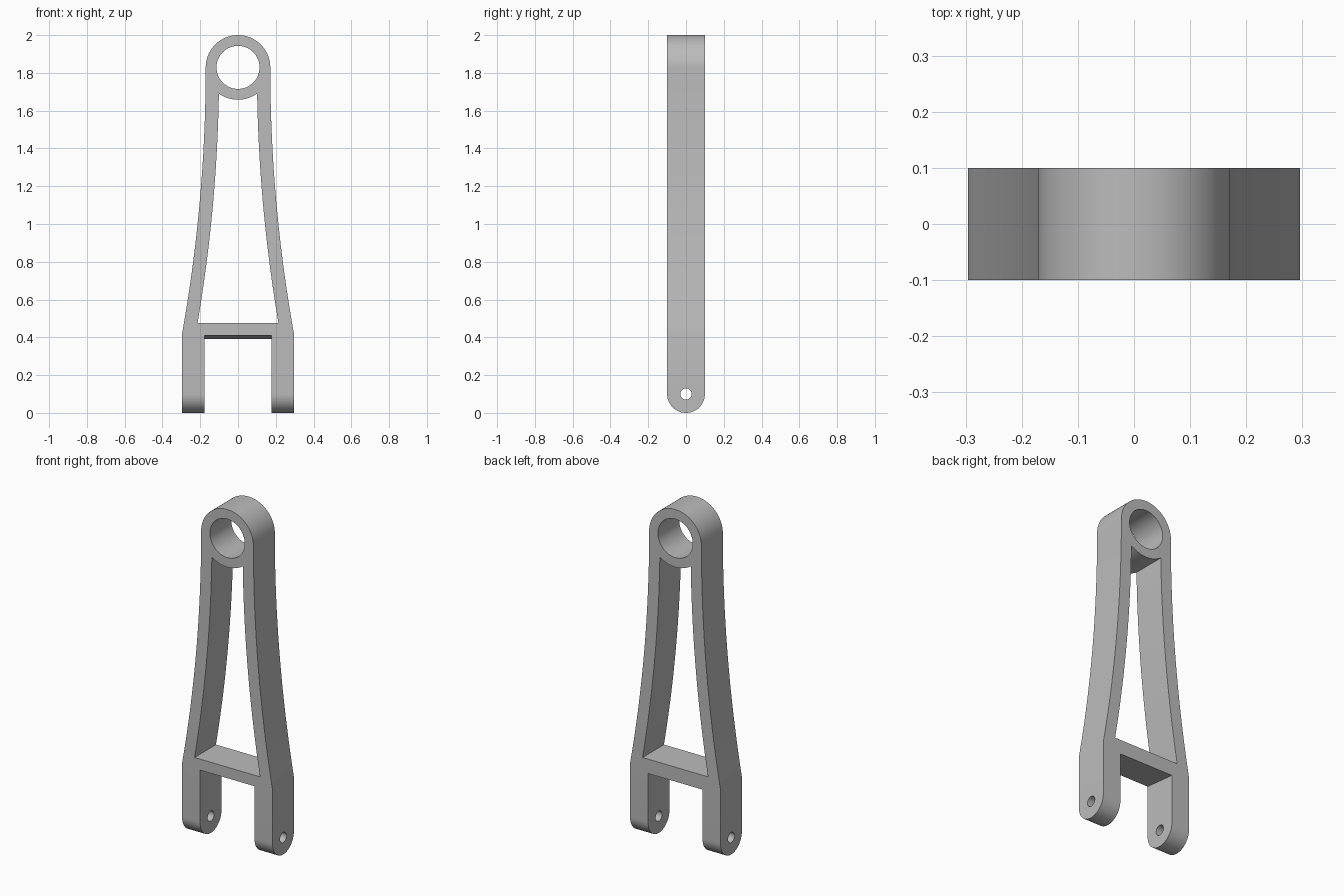
import bpy, bmesh
from math import sin, cos, pi, sqrt, asin

cube = bpy.data.objects.get("Cube")
if cube:
    bpy.data.objects.remove(cube, do_unlink=True)

EYE_Z, EYE_R, BORE_R = 1.829, 0.171, 0.114      # top eye
HALF_W, HIP_Z = 0.296, 0.42                     # fork width, start of taper
THICK, WALL = 0.1, 0.071                        # half depth, arm width
PIN_Z, PIN_R = 0.1, 0.03
drop, flare = EYE_Z - HIP_Z, HALF_W - EYE_R
SWEEP_R = (drop ** 2 + flare ** 2) / (2 * flare)  # radius of the flared sides


def arc(cx, cz, r, a0, a1, n):
    """Points on a circle from angle a0 to a1."""
    return [(cx + r * cos(a0 + (a1 - a0) * i / n),
             cz + r * sin(a0 + (a1 - a0) * i / n)) for i in range(n + 1)]


def sweep(offset, z_top, z_low, n=28):
    """Flared side on +x, moved inward by offset, from top to bottom."""
    r = SWEEP_R + offset
    a = [asin((EYE_Z - z) / r) for z in (z_top, z_low)]
    return arc(EYE_R + SWEEP_R, EYE_Z, r, pi + a[0], pi + a[1], n)


def mirrored(points):
    return [(-x, z) for x, z in reversed(points)]


def prism(name, outline, axis, half):
    """Extrude a closed outline symmetrically along the x or y axis."""
    bm = bmesh.new()
    place = (lambda p, d: (d, *p)) if axis == "x" else (lambda p, d: (p[0], d, p[1]))
    face = bm.faces.new([bm.verts.new(place(p, -half)) for p in outline])
    ext = bmesh.ops.extrude_face_region(bm, geom=[face])["geom"]
    shift = (2 * half, 0, 0) if axis == "x" else (0, 2 * half, 0)
    bmesh.ops.translate(bm, vec=shift, verts=[v for v in ext if isinstance(v, bmesh.types.BMVert)])
    bmesh.ops.recalc_face_normals(bm, faces=bm.faces)
    mesh = bpy.data.meshes.new(name)
    bm.to_mesh(mesh)
    bm.free()
    obj = bpy.data.objects.new(name, mesh)
    bpy.context.collection.objects.link(obj)
    return obj


def circle(cz, r, n):
    return arc(0, cz, r, 0, 2 * pi, n)[:-1]


# Outer silhouette: rounded eye, flared arms, straight fork legs
side = sweep(0, EYE_Z, HIP_Z)
cap = arc(0, EYE_Z, EYE_R, pi, 0, 48)
body = prism("link_arm", cap[1:-1] + side + [(HALF_W, 0), (-HALF_W, 0)] + mirrored(side),
             "y", THICK * 1.5)

# Side silhouette: straight strip with rounded lower end
strip = prism("side_profile", [(THICK, 2.1), (-THICK, 2.1)]
              + arc(0, PIN_Z, THICK, pi, 2 * pi, 32), "x", 0.5)

# Tapered window closed at the top by the underside of the eye
inner_x = EYE_R - WALL
inner_z = EYE_Z - sqrt(EYE_R ** 2 - inner_x ** 2)
half_angle = asin(inner_x / EYE_R)
edge = sweep(WALL, inner_z, 0.475)
under_eye = arc(0, EYE_Z, EYE_R, -pi / 2 - half_angle, -pi / 2 + half_angle, 16)
window = prism("window_cutter", under_eye[1:-1] + edge + mirrored(edge), "y", 0.3)

# Fork gap with a slightly sloping roof, eye bore and pin holes
gap = prism("gap_cutter", [(-0.2, -0.1), (0.2, -0.1), (0.2, 0.38), (-0.2, 0.42)], "x", 0.178)
bore = prism("bore_cutter", circle(EYE_Z, BORE_R, 64), "y", 0.3)
pin = prism("pin_cutter", circle(PIN_Z, PIN_R, 32), "x", 0.5)

cutters = [strip, window, gap, bore, pin]
for cutter in cutters:
    cutter.hide_render = True
    mod = body.modifiers.new(cutter.name, "BOOLEAN")
    mod.operation = "INTERSECT" if cutter is strip else "DIFFERENCE"
    mod.solver = "EXACT"
    mod.object = cutter

# Bake the cuts and remove the helpers
graph = bpy.context.evaluated_depsgraph_get()
graph.update()
baked = bpy.data.meshes.new_from_object(body.evaluated_get(graph))
body.modifiers.clear()
body.data = baked
for cutter in cutters:
    bpy.data.objects.remove(cutter, do_unlink=True)

# Plain grey metal
GREY = (0.5, 0.5, 0.5, 1)
metal = bpy.data.materials.new("grey_metal")
metal.use_nodes = True
metal.diffuse_color = GREY
metal.node_tree.nodes["Principled BSDF"].inputs["Base Color"].default_value = GREY
body.data.materials.clear()
body.data.materials.append(metal)

bpy.ops.object.select_all(action="DESELECT")
body.select_set(True)
bpy.context.view_layer.objects.active = body
bpy.ops.object.shade_smooth_by_angle(angle=0.5)
